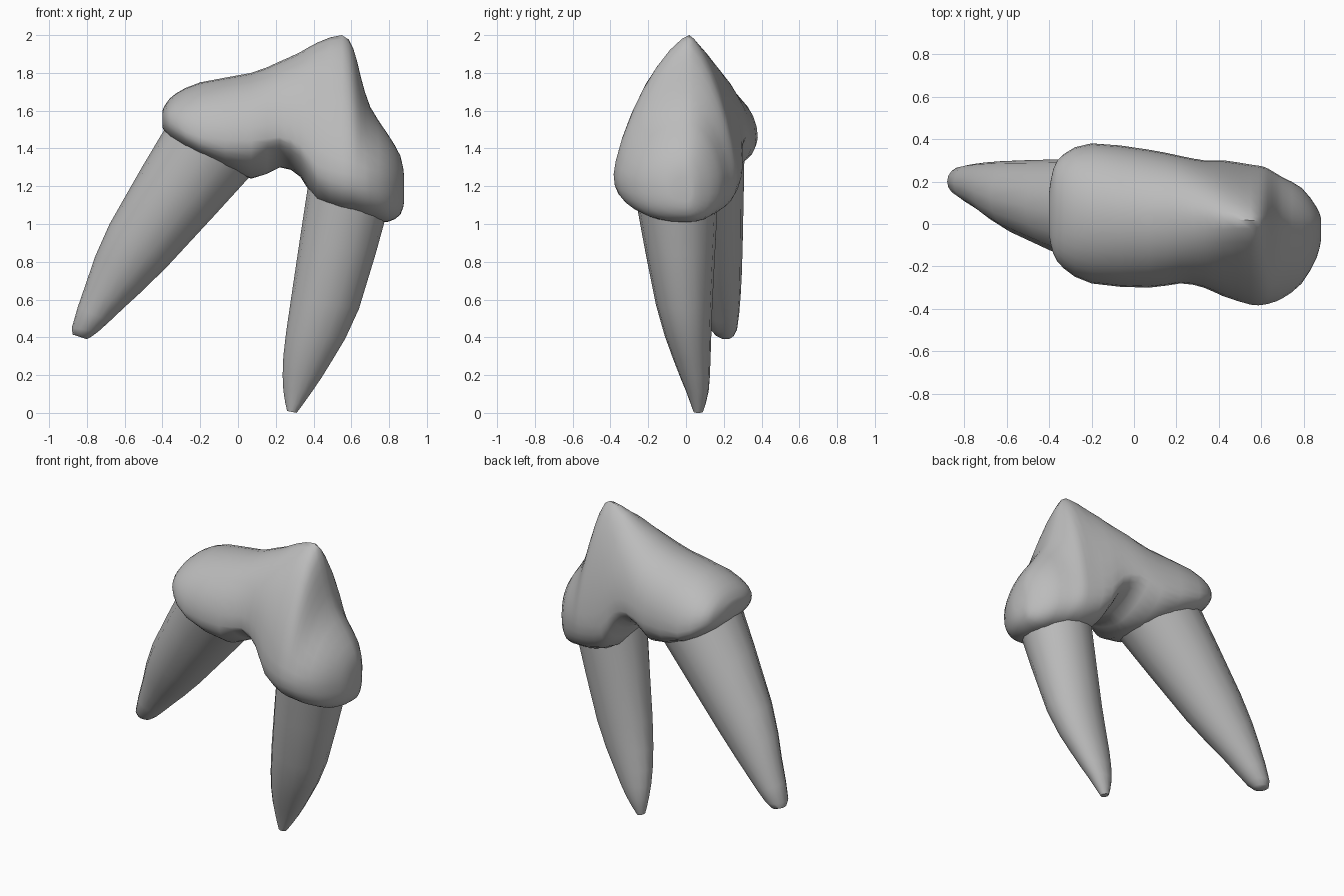
import bpy, bmesh, math
from mathutils import Vector

cube = bpy.data.objects.get("Cube")
if cube:
    bpy.data.objects.remove(cube, do_unlink=True)

grey = bpy.data.materials.new("tooth grey")
grey.use_nodes = True
grey.diffuse_color = (0.5, 0.5, 0.5, 1)
shader = grey.node_tree.nodes["Principled BSDF"]
shader.inputs["Base Color"].default_value = grey.diffuse_color


def refine(sections):
    """Insert one smoothly interpolated section between each neighbouring pair."""
    last = len(sections) - 1
    result = []
    for i in range(last):
        before, after = sections[max(i - 1, 0)], sections[min(i + 2, last)]
        start, end = sections[i], sections[i + 1]
        result.append(start)
        result.append([(9 * (b + c) - a - d) / 16
                       for a, b, c, d in zip(before, start, end, after)])
    return result + [sections[last]]


def loft(name, make_ring, sections):
    """Skin the rings made from the refined sections and cap both ends."""
    bm = bmesh.new()
    loops = [[bm.verts.new(point) for point in make_ring(*section)]
             for section in refine(sections)]
    count = len(loops[0])
    for near, far in zip(loops, loops[1:]):
        for i in range(count):
            j = (i + 1) % count
            bm.faces.new((near[i], near[j], far[j], far[i]))
    bm.faces.new(loops[0])
    bm.faces.new(loops[-1])
    bmesh.ops.recalc_face_normals(bm, faces=bm.faces)
    mesh = bpy.data.meshes.new(name)
    bm.to_mesh(mesh)
    bm.free()
    mesh.materials.append(grey)
    obj = bpy.data.objects.new(name, mesh)
    bpy.context.collection.objects.link(obj)
    bpy.ops.object.select_all(action="DESELECT")
    obj.select_set(True)
    bpy.context.view_layer.objects.active = obj
    bpy.ops.object.shade_smooth_by_angle(angle=math.radians(50))


def circle(sides):
    """Cosine and sine pairs around a full turn."""
    angles = [math.tau * i / sides for i in range(sides)]
    return [(math.cos(angle), math.sin(angle)) for angle in angles]


def bump(x, centre, width):
    return math.exp(-((x - centre) / width) ** 2)


def crown_ring(x, top, waist, base, front, back):
    """Outline across x: pointed near the cusp, hollowed over the arch."""
    middle = 0.05 - 0.06 * x
    upper_power = 2 - 0.6 * bump(x, 0.57, 0.2)
    lower_power = 2.5 - 1.1 * bump(x, 0.2, 0.13)
    ring = []
    for c, s in circle(32):
        power = 2 / (upper_power if s >= 0 else lower_power)
        side = back if c > 0 else front
        height = top if s > 0 else base
        y = middle + abs(c) ** power * (side - middle)
        z = waist + abs(s) ** power * (height - waist)
        ring.append(Vector((x, y, z)))
    return ring


def root_ring(left_x, left_z, right_x, right_z, front, back):
    """Oval spanning a left and a right edge point."""
    left, right = Vector((left_x, 0, left_z)), Vector((right_x, 0, right_z))
    centre = (left + right) / 2 + Vector((0, (front + back) / 2, 0))
    across, depth = (right - left) / 2, Vector((0, (back - front) / 2, 0))
    return [centre + across * c + depth * s for c, s in circle(16)]


# Crown: x, top, waist, base, front, back from the low heel to the front lobe
loft("crown", crown_ring, [
    (-.4, 1.6, 1.56, 1.51, -.05, .15),
    (-.38, 1.64, 1.55, 1.48, -.14, .26),
    (-.33, 1.69, 1.52, 1.43, -.21, .33),
    (-.2, 1.75, 1.46, 1.35, -.28, .38),
    (.07, 1.8, 1.44, 1.24, -.3, .35),
    (.22, 1.86, 1.46, 1.3, -.28, .32),
    (.33, 1.91, 1.42, 1.25, -.3, .3),
    (.42, 1.96, 1.31, 1.11, -.34, .3),
    (.55, 2, 1.27, 1.05, -.38, .28),
    (.61, 1.93, 1.26, 1.04, -.38, .27),
    (.65, 1.78, 1.25, 1.03, -.37, .25),
    (.7, 1.62, 1.24, 1.02, -.35, .22),
    (.79, 1.48, 1.22, 1.01, -.28, .17),
    (.86, 1.36, 1.2, 1.05, -.16, .08),
    (.88, 1.25, 1.18, 1.12, -.08, .03),
])

# Rear root: long and slanted away from the crown
loft("rear_root", root_ring, [
    (-.36, 1.55, .08, 1.27, -.22, .31),
    (-.68, 1, -.37, .78, -.05, .3),
    (-.8, .7, -.6, .56, .06, .29),
    (-.88, .45, -.74, .43, .13, .27),
    (-.86, .41, -.8, .39, .18, .24),
])

# Front root: tapering down to the lowest point
loft("front_root", root_ring, [
    (.37, 1.2, .8, 1.1, -.27, .17),
    (.28, .6, .64, .55, -.16, .14),
    (.24, .3, .5, .28, -.07, .13),
    (.24, .12, .39, .11, 0, .12),
    (.26, .01, .31, 0, .04, .09),
])
